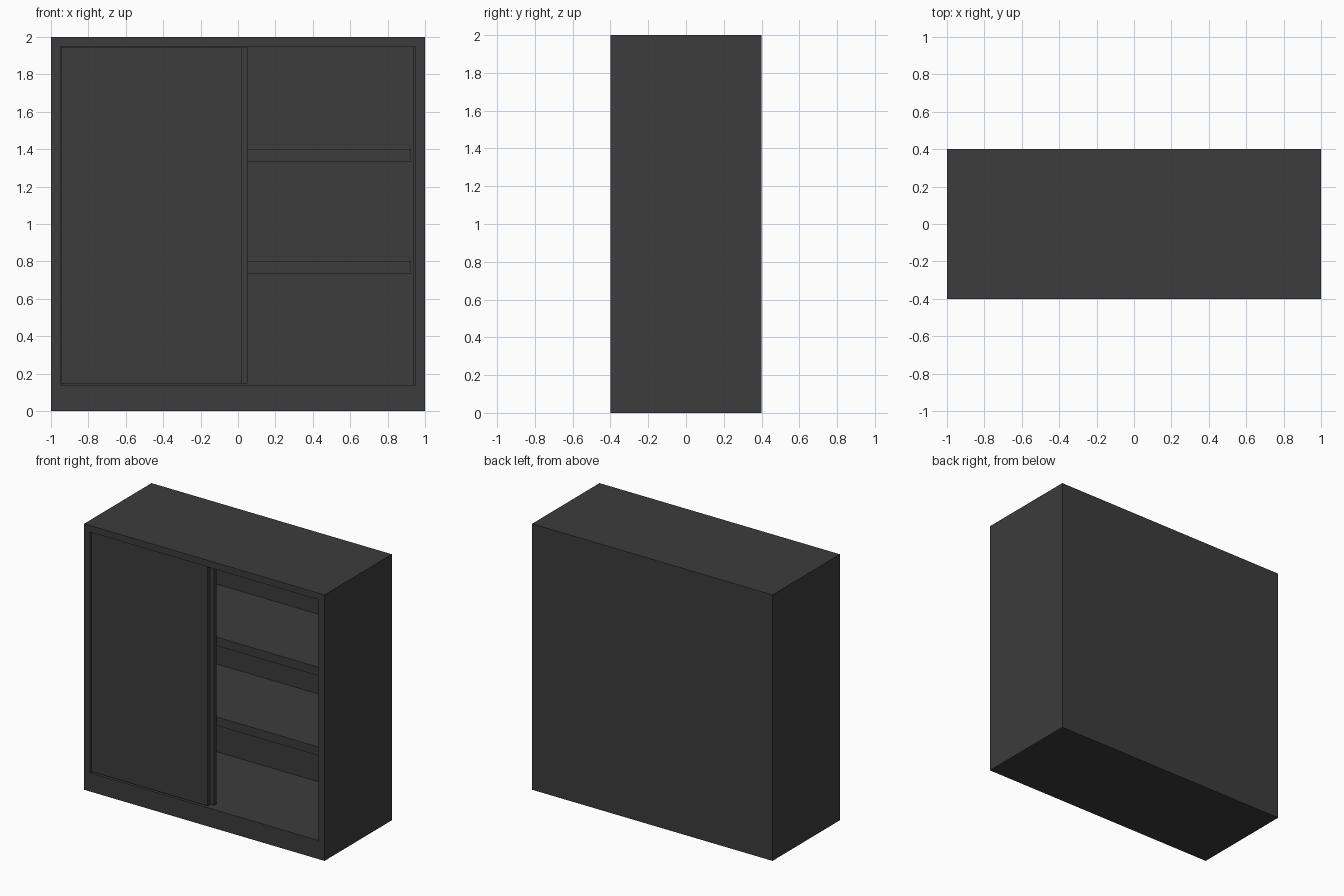
import bpy

if "Cube" in bpy.data.objects:
    bpy.data.objects.remove(bpy.data.objects["Cube"])

mat = bpy.data.materials.new("dark_grey")
mat.diffuse_color = (0.045, 0.045, 0.045, 1)
mat.use_nodes = True
mat.node_tree.nodes["Principled BSDF"].inputs["Base Color"].default_value = mat.diffuse_color


def box(name, x, y, z):
    """Axis-aligned box from (min, max) ranges."""
    bpy.ops.mesh.primitive_cube_add(
        size=1, location=[(r[0] + r[1]) / 2 for r in (x, y, z)])
    ob = bpy.context.object
    ob.name = name
    ob.scale = [r[1] - r[0] for r in (x, y, z)]
    bpy.ops.object.transform_apply(location=False, rotation=False, scale=True)
    ob.data.materials.append(mat)
    return ob


# Carcass: one solid body hollowed out from the front
carcass = box("carcass", (-1, 1), (-0.4, 0.4), (0, 2))
cavity = box("cavity_cutter", (-0.95, 0.95), (-0.5, 0.375), (0.14, 1.95))
cut = carcass.modifiers.new("cavity", 'BOOLEAN')
cut.object = cavity
cut.solver = 'EXACT'
bpy.context.view_layer.objects.active = carcass
bpy.ops.object.modifier_apply(modifier=cut.name)
bpy.data.objects.remove(cavity)

# Thin lining panels on the inner side walls
for side, x in (("left", (-0.95, -0.938)), ("right", (0.938, 0.95))):
    box(side + "_lining", x, (-0.33, 0.375), (0.14, 1.95))

# Two sliding doors, both slid to the left
box("front_sliding_door", (-0.945, 0.02), (-0.39, -0.363), (0.147, 1.945))
box("rear_sliding_door", (-0.92, 0.05), (-0.355, -0.328), (0.147, 1.945))

# Full-width shelves
for name, top in (("lower_shelf", 0.80), ("upper_shelf", 1.40)):
    box(name, (-0.925, 0.925), (-0.325, 0.375), (top - 0.065, top))
